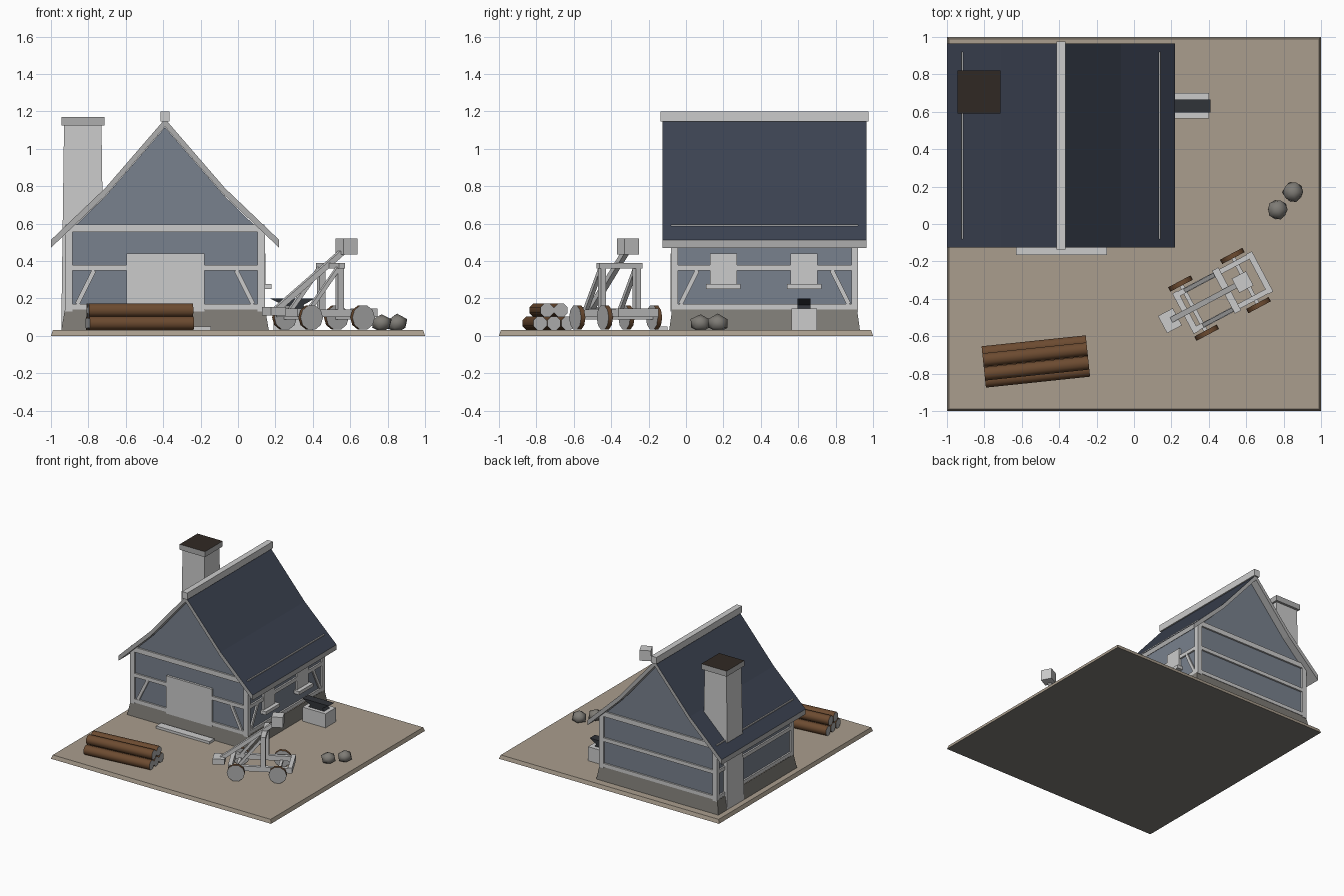
import bpy, bmesh, math, random
from mathutils import Vector, Matrix

if "Cube" in bpy.data.objects:
    bpy.data.objects.remove(bpy.data.objects["Cube"])

random.seed(4)
def mat(name, r, g, b):
    m = bpy.data.materials.new(name)
    m.diffuse_color = (r, g, b, 1)
    m.use_nodes = True
    m.node_tree.nodes["Principled BSDF"].inputs["Base Color"].default_value = m.diffuse_color
    return m

WALL = mat("plaster", .19, .22, .27)
ROOF = mat("slate", .045, .056, .085)
EARTH = mat("earth", .40, .34, .27)
STONE = mat("stone", .21, .20, .18)
WOOD = mat("bark", .15, .07, .03)
DARK = mat("soot", .03, .022, .017)
IRON = mat("iron", .03, .033, .04)
GREY = mat("grey", .42, .42, .42)

def finish(name, bm, mats=(), pick=None, M=None, smooth=False, drop=None):
    bmesh.ops.recalc_face_normals(bm, faces=bm.faces[:])
    bm.normal_update()
    if drop:                    # leave out faces buried inside other parts
        bmesh.ops.delete(bm, geom=[f for f in bm.faces if drop(f)], context='FACES')
    for f in bm.faces:
        f.smooth = smooth and len(f.verts) <= 4
        if pick:
            f.material_index = pick(f)
    me = bpy.data.meshes.new(name)
    bm.to_mesh(me)
    bm.free()
    for m in mats:
        me.materials.append(m)
    o = bpy.data.objects.new(name, me)
    bpy.context.collection.objects.link(o)
    if M is not None:
        o.matrix_world = M
    return o

def box(name, x0, x1, y0, y1, z0, z1, *mats, top=(1, 1), pick=None, M=None, drop=None):
    """Box, with the top face optionally scaled by `top` for a taper."""
    bm = bmesh.new()
    bmesh.ops.create_cube(bm, size=1)
    c = Vector(((x0 + x1) / 2, (y0 + y1) / 2, (z0 + z1) / 2))
    for v in bm.verts:
        s = top if v.co.z > 0 else (1, 1)
        v.co = c + Vector((v.co.x * (x1 - x0) * s[0], v.co.y * (y1 - y0) * s[1], v.co.z * (z1 - z0)))
    return finish(name, bm, mats, pick, M, False, drop)

def beam(name, a, b, w, d, M=None):
    """Square timber from a to b."""
    a, b = Vector(a), Vector(b)
    bm = bmesh.new()
    bmesh.ops.create_cube(bm, size=1)
    R = (b - a).to_track_quat('Z', 'Y').to_matrix().to_4x4()
    T = Matrix.Translation((a + b) / 2) @ R @ Matrix.Diagonal((w, d, (b - a).length, 1))
    bmesh.ops.transform(bm, matrix=T, verts=bm.verts)
    return finish(name, bm, (), None, M)

def extrude_y(name, pts, y0, y1, mats=(), pick=None, drop=None):
    bm = bmesh.new()
    f = bm.faces.new([bm.verts.new((x, y0, z)) for x, z in pts])
    r = bmesh.ops.extrude_face_region(bm, geom=[f])
    bmesh.ops.translate(bm, vec=(0, y1 - y0, 0), verts=[v for v in r["geom"] if isinstance(v, bmesh.types.BMVert)])
    return finish(name, bm, mats, pick, drop=drop)

def drum(name, centre, axis, r, length, n, side, M=None):
    """Cylinder along x or y with coloured side and grey ends."""
    bm = bmesh.new()
    R = Matrix.Rotation(math.pi / 2, 4, 'Y' if axis == 'x' else 'X')
    bmesh.ops.create_cone(bm, cap_ends=True, segments=n, radius1=r, radius2=r, depth=length,
                          matrix=Matrix.Translation(centre) @ R @ Matrix.Rotation(math.pi / n, 4, 'Z'))
    o = finish(name, bm, (side, GREY), lambda f: int(len(f.verts) > 4), M, True)
    for e in o.data.edges:      # keep the rims crisp
        a, b = (o.data.vertices[i].co for i in e.vertices)
        e.use_edge_sharp = abs((a - b)['xy'.index(axis)]) < 1e-4
    return o

# ground slab with dark underside
box("ground", -1, 1, -1, 1, 0, .03, EARTH, STONE, top=(.99, .99), pick=lambda f: int(f.normal.z < -.5))

# house core
CX, CY = -.39, .42
box("stone_footing", CX - .555, CX + .555, CY - .51, CY + .51, .03, .14, STONE, top=(.965, .97),
    drop=lambda f: abs(f.normal.z) > .9)
extrude_y("house_walls", [(CX - .52, .13), (CX + .52, .13), (CX + .52, .55), (CX + .32, .745), (CX, 1.115),
                          (CX - .32, .745), (CX - .52, .55)], CY - .485, CY + .485, (WALL,),
          drop=lambda f: abs(f.normal.z) > .3)

# roof with a slight kink, grey verge and eave edges
top = [(-.61, .513), (-.32, .79), (0, 1.16), (.32, .79), (.61, .513)]
prof = [(CX + x, z) for x, z in top] + [(CX + x, z - .042) for x, z in reversed(top)]
extrude_y("roof", prof, CY - .545, CY + .545, (GREY, ROOF), lambda f: int(f.normal.z > .3))
box("ridge_beam", CX - .024, CX + .024, CY - .555, CY + .555, 1.145, 1.20)

# timber frame
for sx in (-1, 1):
    for sy in (-1, 1):
        x, y = CX + sx * .515, CY + sy * .482
        box("corner_post", x - .02, x + .02, y - .018, y + .018, .13, .57)
for z0, z1 in ((.14, .17), (.35, .38), (.555, .595)):
    for s in (-1, 1):
        y, x = CY + s * .484, CX + s * .519
        box("gable_rail", CX - .532, CX + .532, y - .015, y + .015, z0, z1)
        box("side_rail", x - .014, x + .014, CY - .5, CY + .5, z0, z1)
for s in (-1, 1):
    beam("front_brace", (CX + s * .47, CY - .486, .17), (CX + s * .38, CY - .486, .35), .024, .024)
    beam("side_brace", (CX + .52, CY + s * .45, .17), (CX + .52, CY + s * .36, .35), .024, .024)

# door, step and windows
box("door", -.595, -.18, -.083, -.05, .13, .44)
box("door_step", -.63, -.145, -.165, -.10, .03, .05)
for y in (.20, .632):
    box("window", .12, .146, y - .072, y + .072, .275, .44)
    box("window_sill", .12, .178, y - .092, y + .092, .25, .277)

# chimney
box("chimney_shaft", -.945, -.715, .595, .815, .03, 1.13, top=(.87, .87))
box("chimney_cap", -.943, -.714, .59, .82, 1.125, 1.17, GREY, DARK, pick=lambda f: int(f.normal.z > .5))

# anvil on its block
box("anvil_block", .19, .40, .565, .70, .03, .145)
extrude_y("anvil", [(.22, .14), (.37, .14), (.35, .165), (.41, .20), (.17, .20), (.24, .165)], .595, .665, (IRON,))

# log pile
L = Matrix.Translation((-.525, -.735, 0)) @ Matrix.Rotation(math.radians(6), 4, 'Z')
for y, z in ((-.075, .068), (0, .068), (.075, .068), (-.037, .137), (.037, .137)):
    drum("log", (0, y, z), 'x', .039, .56, 8, WOOD, L)

# stone shot, sunk into the ground
for x, y in ((.768, .078), (.85, .17)):
    bm = bmesh.new()
    bmesh.ops.create_icosphere(bm, subdivisions=1, radius=.06)
    for v in bm.verts:
        v.co *= random.uniform(.92, 1.06)
        v.co.z *= .85
    finish("boulder", bm, (STONE,), None, Matrix.Translation((x, y, .066)), True)

# catapult, built along its own x axis then turned
K = Matrix.Translation((.457, -.376, 0)) @ Matrix.Rotation(math.radians(28), 4, 'Z')
for s in (-1, 1):
    box("chassis_rail", -.22, .26, s * .105 - .014, s * .105 + .014, .10, .14, M=K)
    box("upright", .025, .06, s * .105 - .015, s * .105 + .015, .12, .37, M=K)
    beam("upright_brace", (-.15, s * .105, .13), (.035, s * .105, .365), .022, .022, K)
    for u in (-.157, .157):
        drum("wheel", (u, s * .149, .098), 'y', .068, .026, 10, WOOD, K)
for u in (-.157, .157):
    beam("axle", (u, -.15, .098), (u, .15, .098), .022, .022, K)
for u in (-.205, .245):
    box("chassis_crossbar", u - .016, u + .016, -.122, .122, .10, .145, M=K)
box("upright_crossbar", .024, .062, -.13, .13, .36, .39, M=K)
beam("throwing_arm", (-.30, 0, .13), (.135, 0, .465), .03, .03, K)
box("counterweight", -.345, -.255, -.052, .052, .11, .155, M=K)
box("throwing_cup", .097, .183, -.043, .043, .435, .52, M=K)
